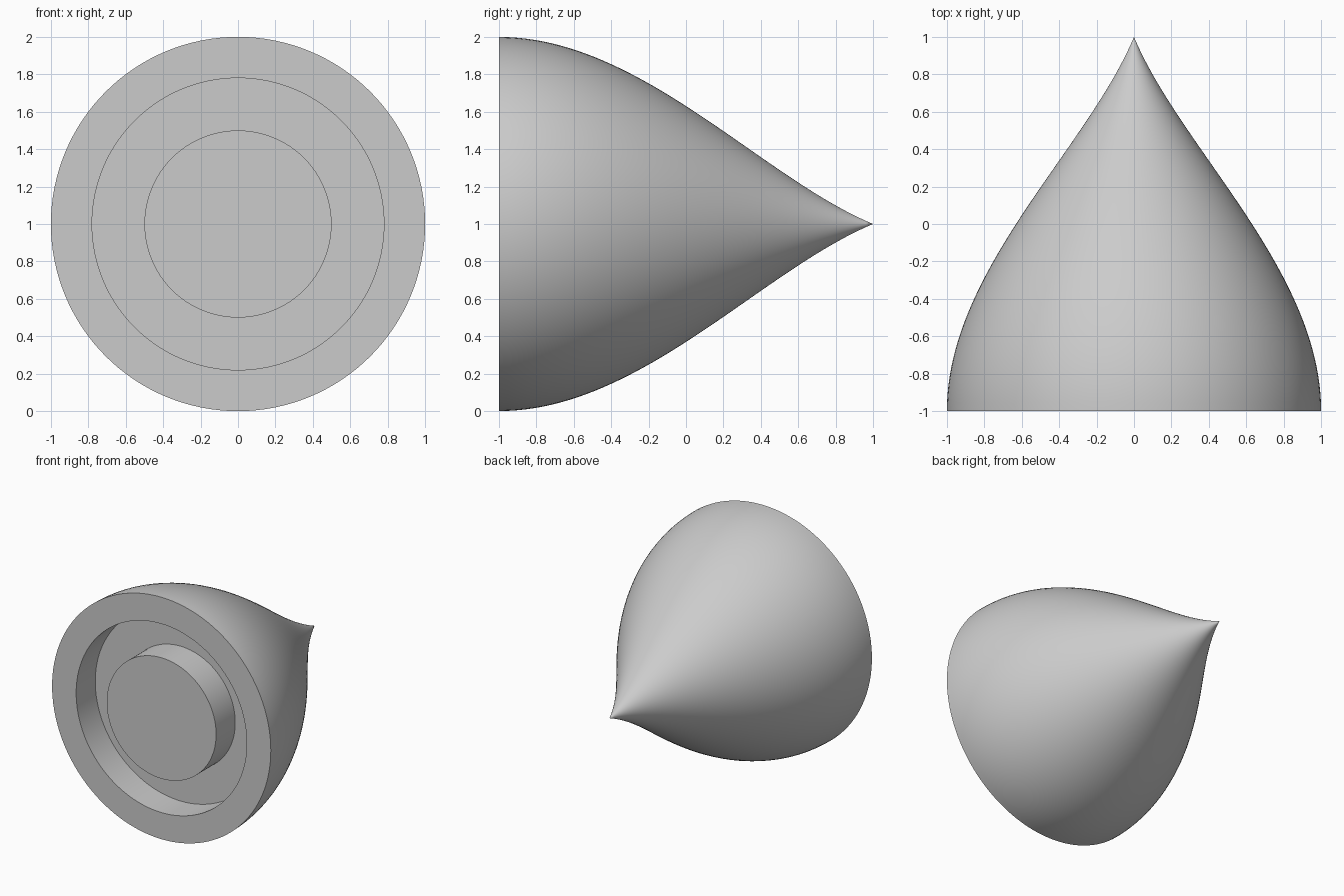
import bpy, bmesh
from math import pi, radians
from mathutils import Vector
from mathutils.geometry import interpolate_bezier

cube = bpy.data.objects.get("Cube")
if cube:
    bpy.data.objects.remove(cube, do_unlink=True)

SEGMENTS = 128
FRONT, FLOOR = -1.0, -0.75      # base plane and groove floor, along y

grey = bpy.data.materials.new("light grey")
grey.use_nodes = True
colour = (0.6, 0.6, 0.6, 1)
grey.diffuse_color = colour
grey.node_tree.nodes["Principled BSDF"].inputs["Base Color"].default_value = colour


def lathe(name, profile):
    """Revolve (radius, y) points around the y axis at z = 1."""
    bm = bmesh.new()
    verts = [bm.verts.new((r, y, 0)) for r, y in profile]
    edges = [bm.edges.new(pair) for pair in zip(verts, verts[1:])]
    bmesh.ops.spin(bm, geom=verts + edges, cent=(0, 0, 0), axis=(0, 1, 0),
                   angle=2 * pi, steps=SEGMENTS)
    bmesh.ops.remove_doubles(bm, verts=bm.verts, dist=0.0001)
    bmesh.ops.recalc_face_normals(bm, faces=bm.faces)
    mesh = bpy.data.meshes.new(name)
    bm.to_mesh(mesh)
    bm.free()
    mesh.materials.append(grey)
    obj = bpy.data.objects.new(name, mesh)
    obj.location.z = 1
    bpy.context.collection.objects.link(obj)
    bpy.ops.object.select_all(action='DESELECT')
    obj.select_set(True)
    bpy.context.view_layer.objects.active = obj
    bpy.ops.object.shade_smooth_by_angle(angle=radians(30))
    return obj


# Flat base: centre boss, ring groove, outer rim
base = [(0, FRONT), (0.5, FRONT), (0.5, FLOOR), (0.78, FLOOR), (0.78, FRONT)]

# Ogee flank running from the rim to the pointed tip
flank = interpolate_bezier(Vector((1, FRONT)), Vector((1, -0.25)),
                           Vector((0.25, 0.4)), Vector((0, 1)), 48)

lathe("pointed_dome", base + [(p.x, p.y) for p in flank])
